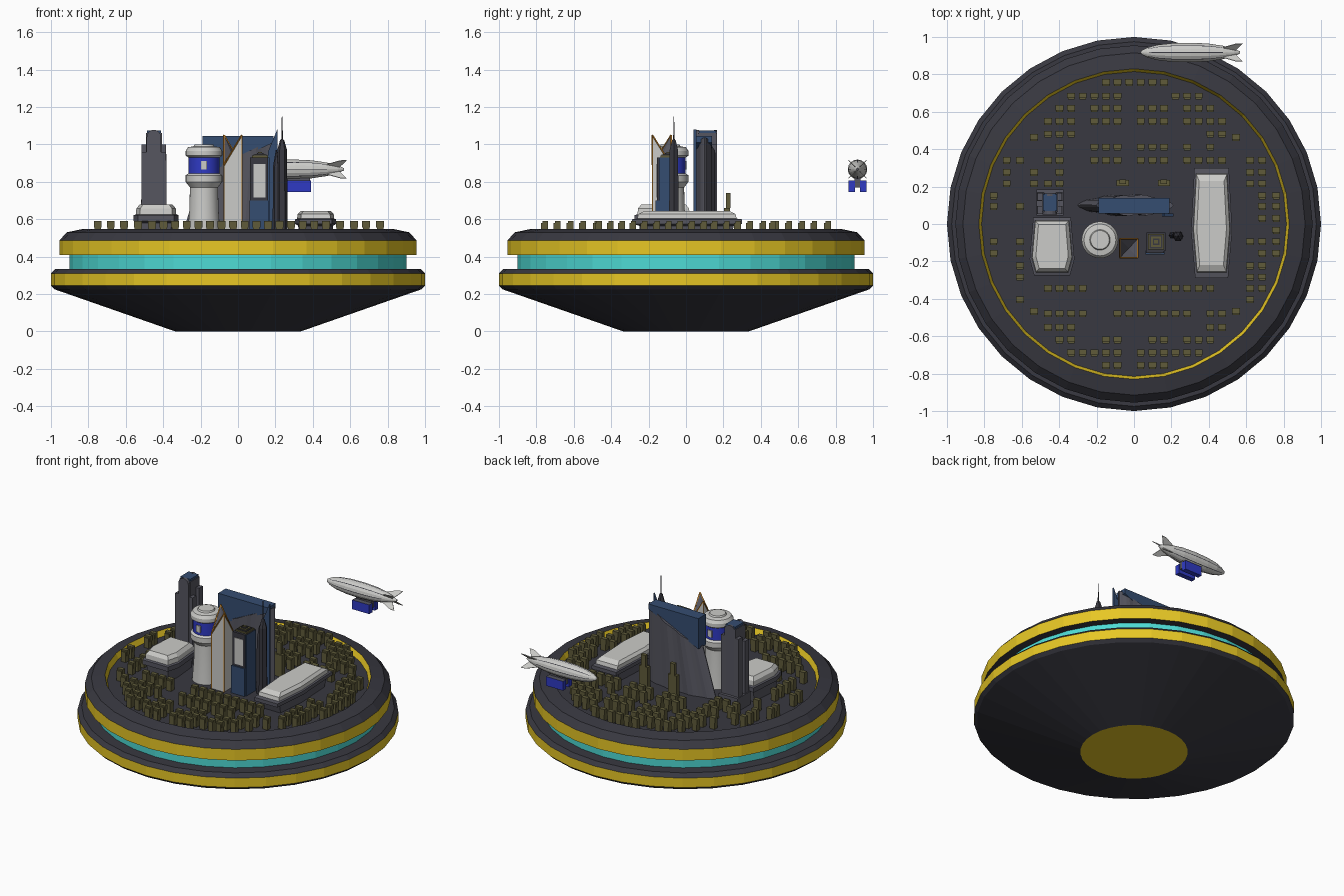
import bpy, bmesh, math
from mathutils import Vector

if "Cube" in bpy.data.objects:
    bpy.data.objects.remove(bpy.data.objects["Cube"])

COLOURS = {
    "dark": (0.040, 0.040, 0.052), "yellow": (0.80, 0.57, 0.018), "cyan": (0.075, 0.70, 0.66),
    "white": (0.60, 0.60, 0.58), "blue": (0.028, 0.042, 0.55), "glass": (0.036, 0.075, 0.165),
    "grey": (0.092, 0.092, 0.115), "orange": (0.55, 0.22, 0.02), "olive": (0.115, 0.105, 0.042)}
NAMES = list(COLOURS)
MATS = []
for n, c in COLOURS.items():
    m = bpy.data.materials.new(n)
    m.diffuse_color = (*c, 1)
    m.use_nodes = True
    m.node_tree.nodes["Principled BSDF"].inputs["Base Color"].default_value = m.diffuse_color
    MATS.append(m)
FLOOR = 0.51


def build(name, parts, smooth=False):
    """Each part is (rings, band colours, bottom cap, top cap)."""
    bm = bmesh.new()
    for rings, bands, cap0, cap1 in parts:
        if isinstance(bands, str):
            bands = [bands] * (len(rings) - 1)
        vs = [[bm.verts.new(p) for p in r] for r in rings]
        n = len(vs[0])
        for a, b, col in zip(vs, vs[1:], bands):
            for i in range(n):
                f = bm.faces.new((a[i], a[(i + 1) % n], b[(i + 1) % n], b[i]))
                f.material_index = NAMES.index(col)
        for loop, col in ((vs[0][::-1], cap0), (vs[-1], cap1)):
            if col:
                bm.faces.new(loop).material_index = NAMES.index(col)
    bmesh.ops.recalc_face_normals(bm, faces=bm.faces)
    me = bpy.data.meshes.new(name)
    bm.to_mesh(me)
    bm.free()
    for m in MATS:
        me.materials.append(m)
    ob = bpy.data.objects.new(name, me)
    bpy.context.collection.objects.link(ob)
    if smooth:
        bpy.context.view_layer.objects.active = ob
        ob.select_set(True)
        bpy.ops.object.shade_smooth_by_angle(angle=math.radians(30))
        ob.select_set(False)
    return ob


def circle(r, z, n, cx=0, cy=0):
    return [(cx + r * math.cos(2 * math.pi * i / n), cy + r * math.sin(2 * math.pi * i / n), z) for i in range(n)]


def lathe(profile, n, bands, cap0, cap1, cx=0, cy=0):
    return ([circle(r, z, n, cx, cy) for r, z in profile], bands, cap0, cap1)


def rect(cx, cy, w, d, z):
    return [(cx + sx * w / 2, cy + sy * d / 2, z) for sx, sy in ((-1, -1), (1, -1), (1, 1), (-1, 1))]


def box(cx, cy, w, d, z0, z1, col, top=None, taper=1):
    return ([rect(cx, cy, w, d, z0), rect(cx, cy, w * taper, d * taper, z1)], col, col, top or col)


def extrude_y(profile, y0, y1, col):
    return ([[(x, y, z) for x, z in profile] for y in (y0, y1)], col, col, col)


def strut(a, b, w, col):
    a, b = Vector(a), Vector(b)
    d = (b - a).normalized()
    u = d.cross(Vector((0.3, 0.9, 0.31))).normalized() * w / 2
    v = d.cross(u)
    return ([[p + u, p + v, p - u, p - v] for p in (a, b)], col, col, col)


# Floating city disc
build("city_disc", [lathe(
    [(.335, 0), (.98, .225), (1, .245), (1, .31), (.975, .335), (.90, .335), (.90, .41), (.955, .41),
     (.955, .487), (.915, .53), (.83, .548), (.815, FLOOR)], 32,
    ["dark", "dark", "yellow", "dark", "dark", "cyan", "dark", "yellow", "dark", "dark", "yellow"],
    "yellow", "dark")])

# Small houses: row position -> occupied columns
COLS = [-.75, -.68, -.61, -.535] + [-.15 + .062 * i for i in range(-5, 11)] + [.545, .62, .685, .76]
ROWS = {
    .757: "9-14", .683: "6-10 15-17", .618: "5-6 8-10 12-14 16-18", .548: "4-6 8-10 12-14 16-19",
    .48: "4-6 18-19", .463: "3 20", .41: "5 8-10 12-14 16 18", .34: "1-2 4-5 8-10 12-14 16-19 21-22",
    .275: "1 3 5 21-22", .215: "1 3-5 21-22", .15: "0 22-23", .093: "0 2 22-23", .03: "22-23",
    -.035: "23", -.095: "0 2 21-23", -.158: "0 2 22-23", -.225: "2 21-22", -.285: "2 21-22",
    -.345: "4-7 10-18 21-22", -.405: "2 21", -.468: "3 20", -.48: "4-7 10-16 18-19",
    -.553: "4-6 18-19", -.62: "5-6 9-10 13-14 16-18", -.69: "6-10 12-17", -.757: "9-10 12-14"}
houses = []
for y, spans in ROWS.items():
    for span in spans.split():
        ends = [int(s) for s in span.split("-")]
        for i in range(ends[0], ends[-1] + 1):
            houses.append(box(COLS[i], y, .036, .036, FLOOR, .58, "olive"))
            houses.append(box(COLS[i], y + .004, .042, .028, .555, .59, "olive"))
build("houses", houses)
build("back_blocks", [p for x in (-.06, .16) for p in (
    box(x, .22, .065, .032, FLOOR, .66, "olive"), box(x, .225, .035, .024, .66, .74, "olive"))])


# Halls with faceted white roofs
def hall(name, cx, cy, w, d, bulge, z0, z1):
    def ring(s, z, sd=1):
        half = [(.40, -.5), (.5, bulge), (.42, .5)]
        pts = half + [(-x, y) for x, y in half[::-1]]
        return [(cx + x * w * s, cy + y * d * (s if sd == 1 else sd), z) for x, y in pts]
    h = z1 - z0
    build(name, [([ring(.8, FLOOR), ring(.85, z0 - .01), ring(1.0, z0), ring(1.0, z0 + h * .35),
                   ring(.9, z0 + h * .4), ring(.88, z0 + h * .75), ring(.72, z1, .76)],
                  ["grey", "grey", "grey", "grey", "white", "white"], "grey", "white")])


hall("east_hall", .415, .005, .22, .59, -.07, .575, .645)
hall("west_hall", -.438, -.12, .24, .31, -.22, .59, .68)

# Round white tower with blue viewing band
build("round_tower", [lathe(
    [(.088, FLOOR), (.078, .65), (.075, .77), (.098, .80), (.098, .835), (.083, .845), (.083, .93),
     (.098, .94), (.098, .965), (.085, .985), (.055, .99), (.05, 1.0)], 32,
    ["white"] * 5 + ["blue"] + ["white"] * 5, "white", "white", -.182, -.085)], True)
build("round_tower_windows", [box(-.182 + .083 * math.sin(a), -.085 - .083 * math.cos(a), .032, .012,
                                  .865, .91, "white") for a in (0, math.pi)])

# Spire tower: two opposite corners rise to points, edges trimmed in orange
base = [(-.075, -.18), (.02, -.18), (.02, -.08), (-.075, -.08)]
tops = [.89, 1.05, .89, 1.05]
low = [(x, y, FLOOR) for x, y in base]
high = [(x, y, z) for (x, y), z in zip(base, tops)]
mid = [(-.0275, -.13, .93)] * 4
spire = [([low, high], "white", "dark", None)]
for i in range(4):
    j = (i + 1) % 4
    spire.append(([[high[i], high[j], mid[0]], [Vector(p) - Vector((0, 0, .005)) for p in
                  (high[i], high[j], mid[0])]], "grey", "grey", "grey"))
    spire.append(strut(high[i], high[j], .009, "orange"))
    spire.append(strut(low[i], high[i], .006, "orange"))
build("spire_tower", spire)

# Framed tower with white panel, glass sides and stepped top
build("framed_tower", [
    box(.118, -.095, .10, .10, FLOOR, .93, "glass", "dark"),
    box(.112, -.148, .095, .012, .70, .93, "dark"),
    box(.115, -.155, .065, .006, .715, .895, "white"),
    box(.112, -.152, .10, .02, FLOOR, .70, "glass"),
    box(.118, -.095, .085, .085, .93, .94, "olive"), box(.118, -.095, .07, .07, .94, .945, "dark"),
    box(.118, -.095, .055, .055, .945, .95, "olive"), box(.118, -.095, .035, .035, .95, .955, "dark"),
    box(.118, -.095, .02, .02, .955, .96, "olive")])

# Large ribbed tower with sloping top and glass wedge
plan = []
N = 40
for i in range(N):
    a = 2 * math.pi * i / N
    x, y = math.cos(a), math.sin(a)
    rib = 1 if i % 4 < 2 else .88
    plan.append((-.045 + .255 * x, .10 + .058 * y * rib * (1 - .25 * x * x)))
top = []
for x, y in plan:
    tx = .21 + (x - .21) * .41 / .51
    top.append((tx, y, .84 + (tx + .2) * .48))
build("ribbed_tower", [([[(x, y, FLOOR) for x, y in plan], top], "grey", "grey", "grey")])
build("glass_wedge", [
    extrude_y([(-.19, .835), (.19, 1.01), (.19, 1.045), (-.19, 1.045)], .055, .138, "glass"),
    extrude_y([(.15, FLOOR), (.21, FLOOR), (.21, 1.08), (.16, .96)], .04, .055, "glass")])

# Slim antenna tower
build("antenna_tower", [
    lathe([(.03, FLOOR), (.026, .97), (.012, 1.02), (.004, 1.03), (.002, 1.15)], 6, "dark", "dark", "dark",
          .236, -.065),
    lathe([(.02, FLOOR), (.018, .88), (.003, .97)], 6, "dark", "dark", "dark", .205, -.06)])

# Domed north-west tower with glass core and grey piers
CX, CY = -.45, .115
arch = [(CX + .038 * math.cos(t * math.pi / 8), 1.04 + .038 * math.sin(t * math.pi / 8)) for t in range(9)]
shaft = [(CX + .038, FLOOR)] + arch + [(CX - .038, FLOOR)]
build("domed_tower", [
    extrude_y(shaft, CY - .065, CY - .045, "grey"), extrude_y(shaft, CY + .035, CY + .05, "grey"),
    box(CX, CY, .085, .10, FLOOR, 1.06, "grey"), box(CX, CY, .075, .09, 1.0, 1.075, "glass")]
    + [box(CX + s * .05, CY + dy, .036, .045, FLOOR, h, "grey", None, .9)
       for s in (-1, 1) for dy, h in ((-.04, .96), (.03, 1.0))]
    + [box(CX, CY, .145, .14, FLOOR, .6, "grey")])

# Airship hull: lathe along x with thin dark seams
AX, AY, AZ = .305, .917, .867
angles = [math.radians(45 * k + o) for k in range(8) for o in (-2.5, 2.5, 22.5)]
stations = [(-.27, .002), (-.262, .012), (-.235, .026), (-.18, .041), (-.10, .05), (0, .052),
            (.09, .048), (.17, .036), (.23, .02), (.262, .006)]
hull = build("airship_hull", [([[(AX + x, AY + r * math.cos(a), AZ + r * math.sin(a)) for a in angles]
                               for x, r in stations], "white", "grey", "grey")])
for f in hull.data.polygons:
    if f.index % 24 % 3 == 0 and 2 * 24 <= f.index < 7 * 24:
        f.material_index = NAMES.index("dark")

# Tail fins and gondola
fins = []
for k in range(4):
    a = math.pi / 4 + k * math.pi / 2
    u, v = Vector((0, math.cos(a), math.sin(a))), Vector((0, -math.sin(a), math.cos(a))) * .002
    c = Vector((AX, AY, AZ))
    quad = [c + Vector((x, 0, 0)) + u * r for x, r in ((.15, .03), (.24, .066), (.275, .068), (.235, .012))]
    fins.append(([[p + v for p in quad], [p - v for p in quad]], "white", "white", "white"))
build("airship_fins", fins)
build("airship_gondola", [box(AX + .02, AY + s * .031, .13, .034, .745, .808, "blue", "grey") for s in (-1, 1)]
      + [box(AX + .02, AY, .12, .03, .77, .83, "grey")])
